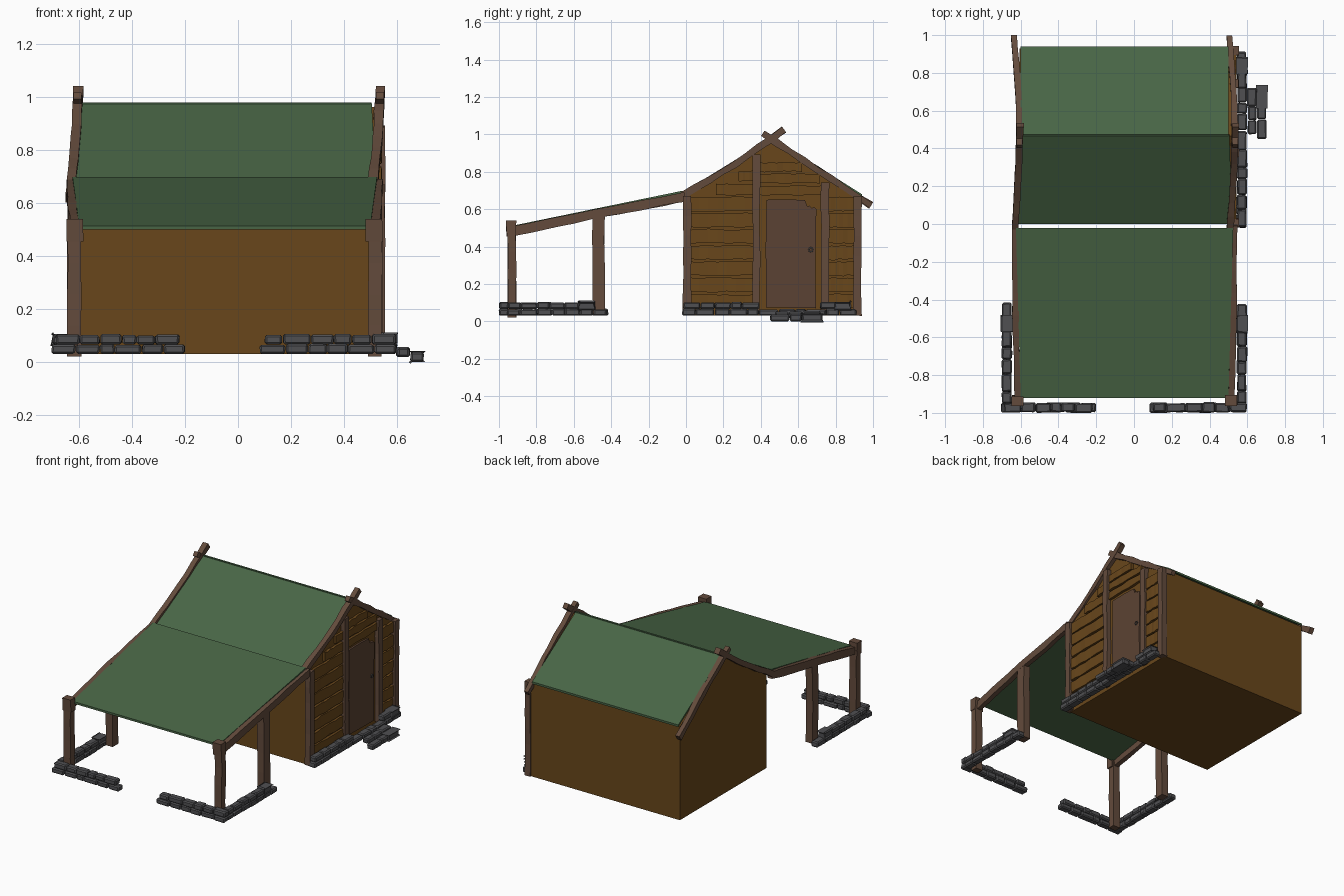
import bpy, bmesh, math, random
from mathutils import Vector

if "Cube" in bpy.data.objects:
    bpy.data.objects.remove(bpy.data.objects["Cube"])

random.seed(4)
J = lambda a: random.uniform(-a, a)


def material(name, rgb):
    m = bpy.data.materials.new(name)
    m.diffuse_color = (*rgb, 1)
    m.use_nodes = True
    m.node_tree.nodes["Principled BSDF"].inputs["Base Color"].default_value = m.diffuse_color
    return m


TIMBER = material("timber", (0.125, 0.07, 0.045))
DOOR = material("door_wood", (0.105, 0.055, 0.033))
WALL = material("wall_wood", (0.14, 0.062, 0.011))
ROOF = material("green_roof", (0.065, 0.13, 0.06))
STONE = material("stone", (0.08, 0.08, 0.085))
IRON = material("iron", (0.1, 0.1, 0.1))


def finish(bm, name, mat):
    bmesh.ops.recalc_face_normals(bm, faces=bm.faces)
    me = bpy.data.meshes.new(name)
    bm.to_mesh(me)
    bm.free()
    ob = bpy.data.objects.new(name, me)
    ob.data.materials.append(mat)
    bpy.context.collection.objects.link(ob)
    return ob


def loft(bm, rings):
    """Skin closed rings of equal size and cap both ends."""
    vs = [[bm.verts.new(p) for p in r] for r in rings]
    n = len(vs[0])
    for a, b in zip(vs, vs[1:]):
        for i in range(n):
            bm.faces.new((a[i], a[(i + 1) % n], b[(i + 1) % n], b[i]))
    bm.faces.new(vs[0])
    bm.faces.new(vs[-1][::-1])


def beam(name, path, w, d, mat=TIMBER, rough=0.004, sub=4, bm=None):
    """Rough-hewn beam along path: w is its size in x, d its size across."""
    own = bm is None
    bm = bm or bmesh.new()
    pts = [Vector(p) for p in path]
    line = [a.lerp(b, i / sub) for a, b in zip(pts, pts[1:]) for i in range(sub)] + [pts[-1]]
    rings = []
    for i, p in enumerate(line):
        t = (line[min(i + 1, len(line) - 1)] - line[max(i - 1, 0)]).normalized()
        up = t.cross(Vector((1, 0, 0))).normalized()
        hi, lo = d / 2 + J(rough), d / 2 + J(rough)
        a, b = w / 2 + J(rough / 2), w / 2 + J(rough / 2)
        X = Vector((1, 0, 0))
        rings.append([p - X * a - up * lo, p + X * b - up * lo, p + X * b + up * hi, p - X * a + up * hi])
    loft(bm, rings)
    if own:
        return finish(bm, name, mat)


def extrude_x(name, yz, x0, x1, mat):
    bm = bmesh.new()
    loft(bm, [[(x, y, z) for y, z in yz] for x in (x0, x1)])
    return finish(bm, name, mat)


def roof_panel(name, a, b, xa, xb, t=0.014):
    """Sheet from edge a to edge b (y, z of its top), with an x range at each edge."""
    bm = bmesh.new()
    loft(bm, [[(x[0], y, z - t), (x[1], y, z - t), (x[1], y, z), (x[0], y, z)]
              for (y, z), x in ((a, xa), (b, xb))])
    return finish(bm, name, ROOF)


def stones(name, runs):
    """Rows of bevelled stones: (axis, start, end, cross centre, z bottom, height)."""
    bm = bmesh.new()
    for axis, s, e, c, z, h in runs:
        n = max(1, round((e - s) / 0.082))
        cuts = [s] + [s + (e - s) * i / n + J(0.017) for i in range(1, n)] + [e]
        for u, v in zip(cuts, cuts[1:]):
            geo = bmesh.ops.create_cube(bm, size=1)["verts"]
            top, wid, off = h + J(0.003), 0.05 + J(0.004), J(0.002)
            for p in geo:
                along = (u + v) / 2 + p.co.x * (v - u - 0.002) + J(0.003)
                across = c + off + p.co.y * wid + J(0.002)
                zz = z + (p.co.z + 0.5) * top
                p.co = (along, across, zz) if axis == "x" else (across, along, zz)
    bmesh.ops.bevel(bm, geom=bm.edges[:], offset=0.007, segments=1, affect="EDGES")
    return finish(bm, name, STONE)


# House body and roof sheets
extrude_x("house_body", [(0, 0.03), (0.93, 0.03), (0.93, 0.665), (0.465, 0.962), (0, 0.665)], -0.605, 0.525, WALL)
roof_panel("roof_back", (0.465, 0.98), (0.94, 0.68), (-0.6, 0.5), (-0.6, 0.5))
roof_panel("roof_front", (0.475, 0.98), (0.0, 0.685), (-0.595, 0.505), (-0.615, 0.52))
roof_panel("lean_to_roof", (-0.02, 0.698), (-0.92, 0.513), (-0.625, 0.525), (-0.6, 0.5))

# Crossed gable rafters, the same on both ends
for side, dx in (("left", 0), ("right", 1.14)):
    beam(side + "_rafter_back", [(-0.605 + dx, 0.41, 1.005), (-0.612 + dx, 0.7, 0.81), (-0.635 + dx, 0.99, 0.62)], 0.032, 0.036)
    beam(side + "_rafter_front", [(-0.603 + dx, 0.525, 1.025), (-0.612 + dx, 0.26, 0.84), (-0.63 + dx, -0.02, 0.67)], 0.036, 0.036)

# Lean-to frame, mirrored about the roof centre
for side, s in (("left", -1), ("right", 1)):
    X = lambda v: -0.05 + s * v
    beam(side + "_lean_to_rafter", [(X(0.58), -0.005, 0.667), (X(0.577), -0.48, 0.575), (X(0.565), -0.945, 0.478)], 0.032, 0.05)
    beam(side + "_front_post", [(X(0.568), -0.932, 0.02), (X(0.568), -0.932, 0.49)], 0.052, 0.045)
    beam(side + "_post_cap", [(X(0.565), -0.935, 0.455), (X(0.565), -0.935, 0.54)], 0.062, 0.052, sub=1)
    beam(side + "_middle_post", [(X(0.57), -0.465, 0.04), (X(0.57), -0.468, 0.565)], 0.05, 0.062)

# Posts on the door side
for name, y, z0, z1, d in (("front_corner_post", 0.007, 0.035, 0.67, 0.045), ("door_post_front", 0.375, 0.05, 0.892, 0.04),
                           ("door_post_back", 0.742, 0.05, 0.742, 0.045), ("back_corner_post", 0.916, 0.03, 0.67, 0.042)):
    beam(name, [(0.535, y, z0), (0.535, y + J(0.004), z1)], 0.04, d, rough=0.003, sub=6)

# Rough cladding boards on the door side, trimmed to the roof slope
bm = bmesh.new()
for y0, y1, z0, rows, h in ((0.02, 0.365, 0.065, 7, 0.0865), (0.755, 0.905, 0.065, 7, 0.0865),
                            (0.385, 0.735, 0.67, 3, 0.062), (0.16, 0.365, 0.67, 1, 0.07), (0.28, 0.365, 0.745, 1, 0.065)):
    for i in range(rows):
        z = z0 + h * (i + 0.5)
        lim = 0.465 - max(0, (0.955 - z - h / 2)) / 0.64
        a, b = max(y0, lim), min(y1, 0.93 - lim)
        beam("", [(0.531, a, z), (0.531, b, z)], 0.022, h - 0.012, rough=0.004, sub=7, bm=bm)
finish(bm, "cladding_boards", WALL)

# Door with a chipped top edge, and its ring handle
extrude_x("door", [(0.428, 0.075), (0.695, 0.07), (0.692, 0.3), (0.697, 0.6), (0.683, 0.612), (0.672, 0.605), (0.66, 0.62),
                   (0.65, 0.612), (0.636, 0.648), (0.55, 0.652), (0.43, 0.65), (0.426, 0.4)], 0.515, 0.538, DOOR)
bpy.ops.mesh.primitive_torus_add(major_radius=0.011, minor_radius=0.003, major_segments=12, minor_segments=6,
                                 location=(0.541, 0.667, 0.383), rotation=(0, math.pi / 2, 0))
bpy.context.object.name = "door_ring"
bpy.context.object.data.materials.append(IRON)

# Stone footings: a longer lower row and a shorter upper row
LOW, UP = (0.03, 0.036), (0.066, 0.036)
stones("house_footing", [("y", -0.02, 0.912, 0.571, *LOW), ("y", -0.015, 0.395, 0.571, *UP), ("y", 0.715, 0.88, 0.571, *UP)])
stones("left_footing", [("y", -0.96, -0.415, -0.674, *LOW), ("y", -0.95, -0.49, -0.674, *UP)])
stones("right_footing", [("y", -0.96, -0.425, 0.572, *LOW), ("y", -0.95, -0.49, 0.572, *UP)])
stones("front_footing", [("x", -0.705, -0.2, -0.972, *LOW), ("x", -0.69, -0.22, -0.972, *UP),
                         ("x", 0.082, 0.595, -0.972, *LOW), ("x", 0.1, 0.598, -0.972, *UP)])
stones("door_step", [("y", 0.475, 0.72, 0.625, 0.018, 0.036), ("y", 0.45, 0.73, 0.677, 0.0, 0.038)])
